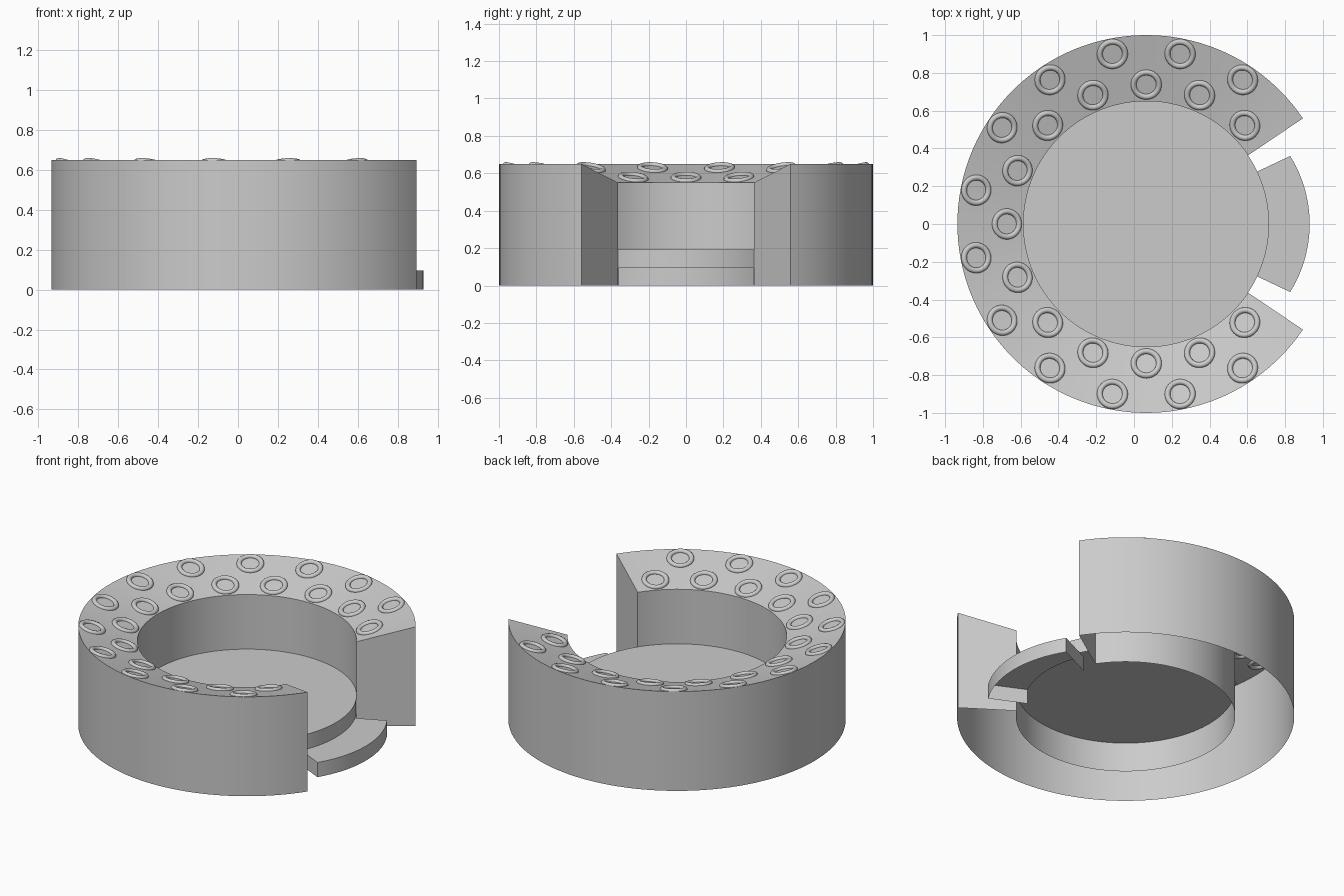
import bpy, bmesh
from math import sin, cos, pi, radians, atan2, asin

if "Cube" in bpy.data.objects:
    bpy.data.objects.remove(bpy.data.objects["Cube"])

CX = 0.065                      # centre of the round body
GAP = radians(34)               # half angle of the entrance


def arc(r, z, a0, a1, n, cx=CX):
    return [(cx + r * cos(a0 + (a1 - a0) * i / n), r * sin(a0 + (a1 - a0) * i / n), z)
            for i in range(n + 1)]


def shell(name, rows, caps=False, fill_first=False):
    """Skin neighbouring rows of points; optionally close both ends or fill the first row."""
    bm = bmesh.new()
    v = [[bm.verts.new(p) for p in row] for row in rows]
    for a, b in zip(v, v[1:]):
        for i in range(len(a) - 1):
            bm.faces.new((a[i], a[i + 1], b[i + 1], b[i]))
    if caps:
        bm.faces.new([r[0] for r in v])
        bm.faces.new([r[-1] for r in v])
    if fill_first:
        bm.faces.new(v[0])
    bmesh.ops.remove_doubles(bm, verts=bm.verts, dist=1e-5)
    bmesh.ops.recalc_face_normals(bm, faces=bm.faces)
    me = bpy.data.meshes.new(name)
    bm.to_mesh(me)
    bm.free()
    ob = bpy.data.objects.new(name, me)
    bpy.context.collection.objects.link(ob)
    bpy.ops.object.select_all(action='DESELECT')
    ob.select_set(True)
    bpy.context.view_layer.objects.active = ob
    bpy.ops.object.shade_smooth_by_angle(angle=radians(30))
    return ob


# ring wall: hollow, open underneath, top sloping inward
profile = [(1, 0), (1, 0.65), (0.65, 0.55), (0.65, 0)]
shell("ring_wall", [arc(r, z, GAP, 2 * pi - GAP, 112) for r, z in profile], caps=True)

# raised floor with its front riser
rim = arc(0.65, 0.193, -GAP, GAP, 24)
shell("floor_riser", [rim, arc(0.65, 0.096, -GAP, GAP, 24)])
shell("floor", [arc(0.65, 0.193, -GAP, GAP, 24)[:-1] + arc(0.65, 0.193, GAP, 2 * pi - GAP, 112)[:-1]],
      fill_first=True)

# entrance step: top, curved front and two sides, open underneath
half, bow = radians(25.3), asin(0.36 / 0.68)
inner = arc(0.6, 0.096, -half, half, 24)
outer = arc(0.68, 0.096, -bow, bow, 24, cx=0.25)
shell("step", [inner, outer, [(x, y, 0) for x, y, z in outer]])
for s, i in ((-1, 0), (1, -1)):
    a, b = inner[i], outer[i]
    shell("step_side", [[a, b], [(a[0], a[1], 0), (b[0], b[1], 0)]])

# ring ornaments lying on the sloped top, two staggered rows
slope = atan2(0.10, 0.35)
spots = [(0.918, 56.25 + 22.5 * i) for i in range(6)]
spots += [(0.918, -56.25 - 22.5 * i) for i in range(6)]
spots += [(0.738, 45 + 22.5 * i) for i in range(13)]
for r, deg in spots:
    a = radians(deg)
    bpy.ops.mesh.primitive_torus_add(
        major_radius=0.067, minor_radius=0.015, major_segments=40, minor_segments=12,
        location=(CX + r * cos(a), r * sin(a), 0.55 + (r - 0.65) * 0.10 / 0.35),
        rotation=(0, -slope, a))
    bpy.context.object.name = "ring_ornament"
    bpy.ops.object.shade_smooth()
